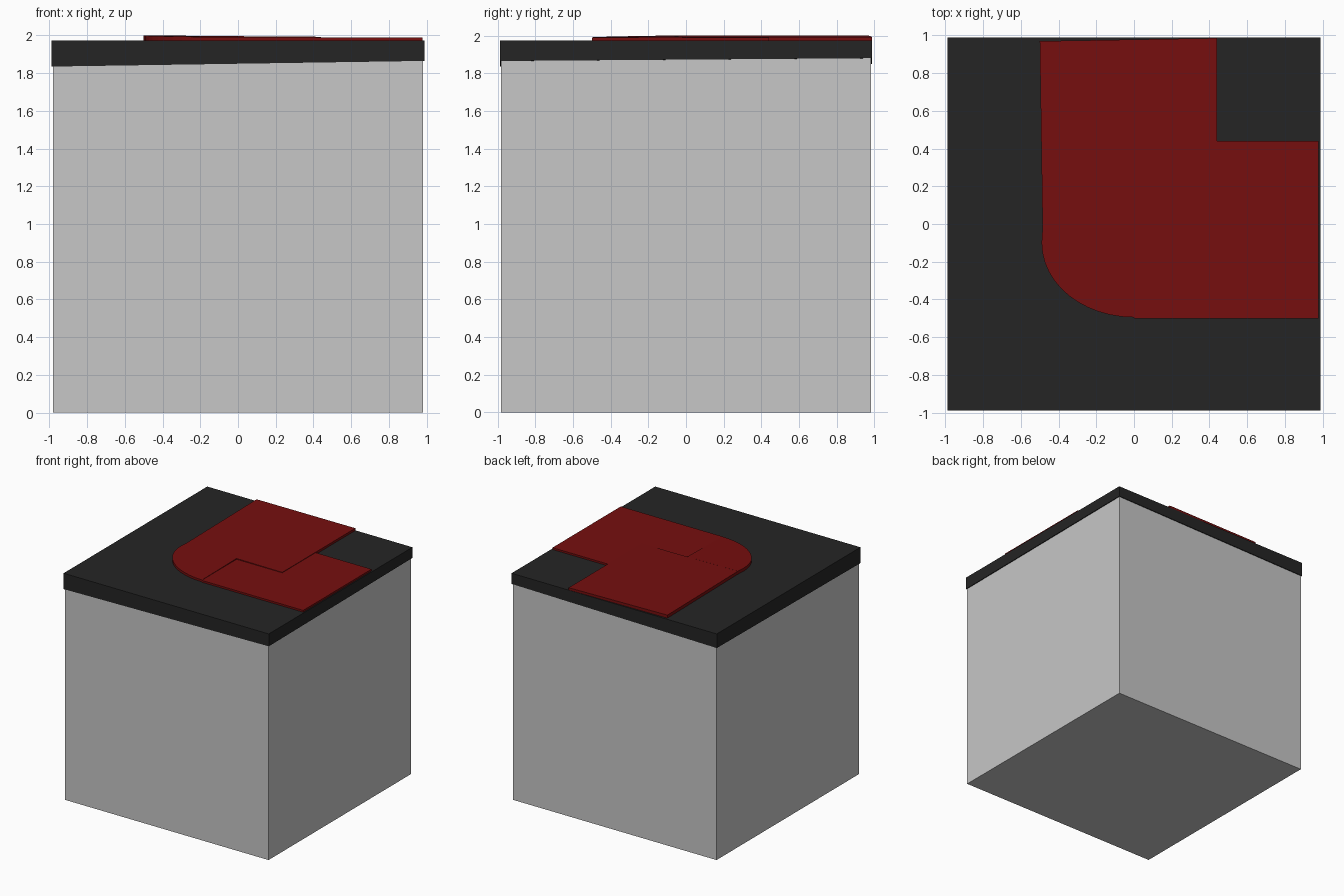
import bpy, bmesh, math

if "Cube" in bpy.data.objects:
    bpy.data.objects.remove(bpy.data.objects["Cube"])


def material(name, r, g, b):
    m = bpy.data.materials.new(name)
    m.diffuse_color = (r, g, b, 1)
    m.use_nodes = True
    m.node_tree.nodes["Principled BSDF"].inputs["Base Color"].default_value = m.diffuse_color
    return m


GREY = material("light grey", 0.57, 0.57, 0.57)
DARK = material("charcoal", 0.018, 0.018, 0.018)
RED = material("dark red", 0.18, 0.0045, 0.0045)


def prism(name, outline, bottom, top, mat):
    """Solid from an xy outline; bottom and top are heights given by f(x, y)."""
    bm = bmesh.new()
    lo = [bm.verts.new((x, y, bottom(x, y))) for x, y in outline]
    hi = [bm.verts.new((x, y, top(x, y))) for x, y in outline]
    bm.faces.new(lo[::-1])
    bm.faces.new(hi)
    n = len(outline)
    for i in range(n):
        j = (i + 1) % n
        bm.faces.new((lo[i], lo[j], hi[j], hi[i]))
    bmesh.ops.recalc_face_normals(bm, faces=bm.faces)
    me = bpy.data.meshes.new(name)
    bm.to_mesh(me)
    bm.free()
    me.materials.append(mat)
    ob = bpy.data.objects.new(name, me)
    bpy.context.collection.objects.link(ob)
    return ob


def flat(z):
    return lambda x, y: z


def square(r):
    return [(-r, -r), (r, -r), (r, r), (-r, r)]


# Grey block
prism("base_block", square(0.981), flat(0), flat(1.9), GREY)

# Dark ground slab with a slightly slanting lower edge
SLAB_TOP = 1.973
prism("ground_slab", square(0.988),
      lambda x, y: 1.8575 + 0.0152 * x + 0.0076 * y, flat(SLAB_TOP), DARK)

# Red path: two straight arms joined by a rounded outer corner
prism("path_right_arm", [(0, -0.5), (0.978, -0.5), (0.978, 0.44), (0, 0.44)],
      flat(SLAB_TOP - 0.01), flat(1.989), RED)
prism("path_back_arm", [(-0.485, -0.02), (0.44, -0.02), (0.44, 0.986), (-0.5, 0.97)],
      flat(SLAB_TOP - 0.01), lambda x, y: 1.996 - 0.007 * x, RED)
arc = [(-0.49 * math.sin(a), -0.1 - 0.395 * math.cos(a))
       for a in (math.radians(7.5 * i) for i in range(13))]
prism("path_corner", arc + [(-0.485, -0.02), (0, -0.02)],
      flat(SLAB_TOP - 0.01),
      lambda x, y: 1.9965 - 0.007 * x + 0.015 * min(0, y + 0.1), RED)
